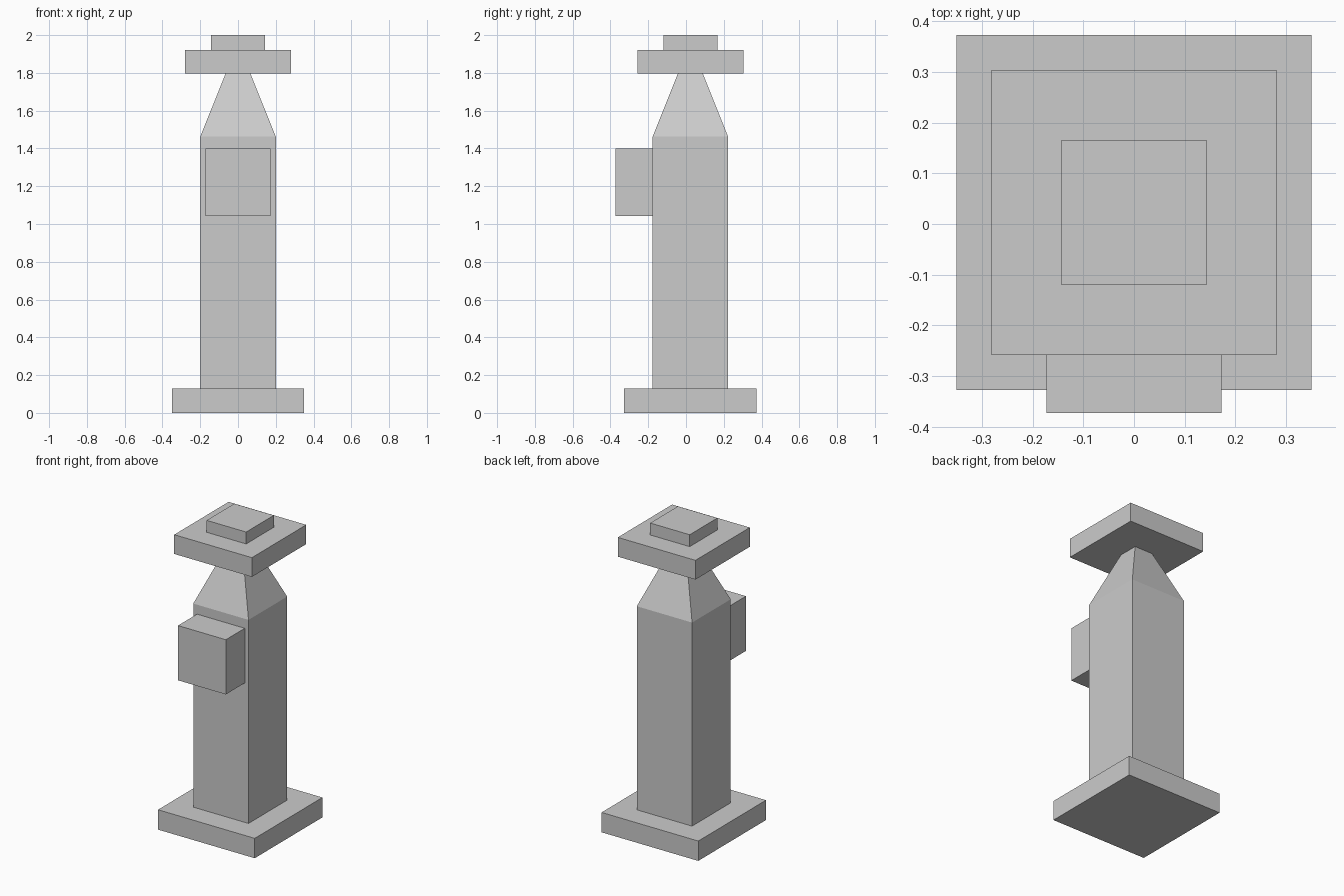
import bpy
import bmesh

cube = bpy.data.objects.get("Cube")
if cube:
    bpy.data.objects.remove(cube, do_unlink=True)

grey = bpy.data.materials.new("plain grey")
grey.use_nodes = True
colour = (0.6, 0.6, 0.6, 1)
grey.diffuse_color = colour
grey.node_tree.nodes["Principled BSDF"].inputs["Base Color"].default_value = colour

AXIS_Y = 0.023  # the column stands slightly behind the centre


def add_block(name, half_x, half_y, z0, z1, y=AXIS_Y, top_scale=1.0):
    """Box between two heights, optionally narrowed at the top."""
    bm = bmesh.new()
    bmesh.ops.create_cube(bm, size=2)
    for v in bm.verts:
        top = v.co.z > 0
        s = top_scale if top else 1.0
        v.co = (v.co.x * half_x * s, v.co.y * half_y * s + y, z1 if top else z0)
    mesh = bpy.data.meshes.new(name)
    bm.to_mesh(mesh)
    bm.free()
    mesh.materials.append(grey)
    obj = bpy.data.objects.new(name, mesh)
    bpy.context.collection.objects.link(obj)
    return obj


# Foot and column
add_block("base_slab", 0.35, 0.35, 0, 0.13)
shaft = add_block("shaft", 0.2, 0.2, 0.13, 1.462)

# Tapered neck, extruded from the top of the shaft so they form one solid
bm = bmesh.new()
bm.from_mesh(shaft.data)
top_face = max(bm.faces, key=lambda f: f.calc_center_median().z)
neck = bmesh.ops.extrude_discrete_faces(bm, faces=[top_face])["faces"][0]
for v in neck.verts:
    v.co = (v.co.x * 0.33, AXIS_Y + (v.co.y - AXIS_Y) * 0.33, 1.796)
bm.to_mesh(shaft.data)
bm.free()

# Cap and its raised top
add_block("cap_slab", 0.281, 0.281, 1.796, 1.922)
add_block("cap_top", 0.143, 0.143, 1.922, 2.0)

# Box on the front of the column
add_block("front_box", 0.173, 0.098, 1.042, 1.4, y=-0.275)
